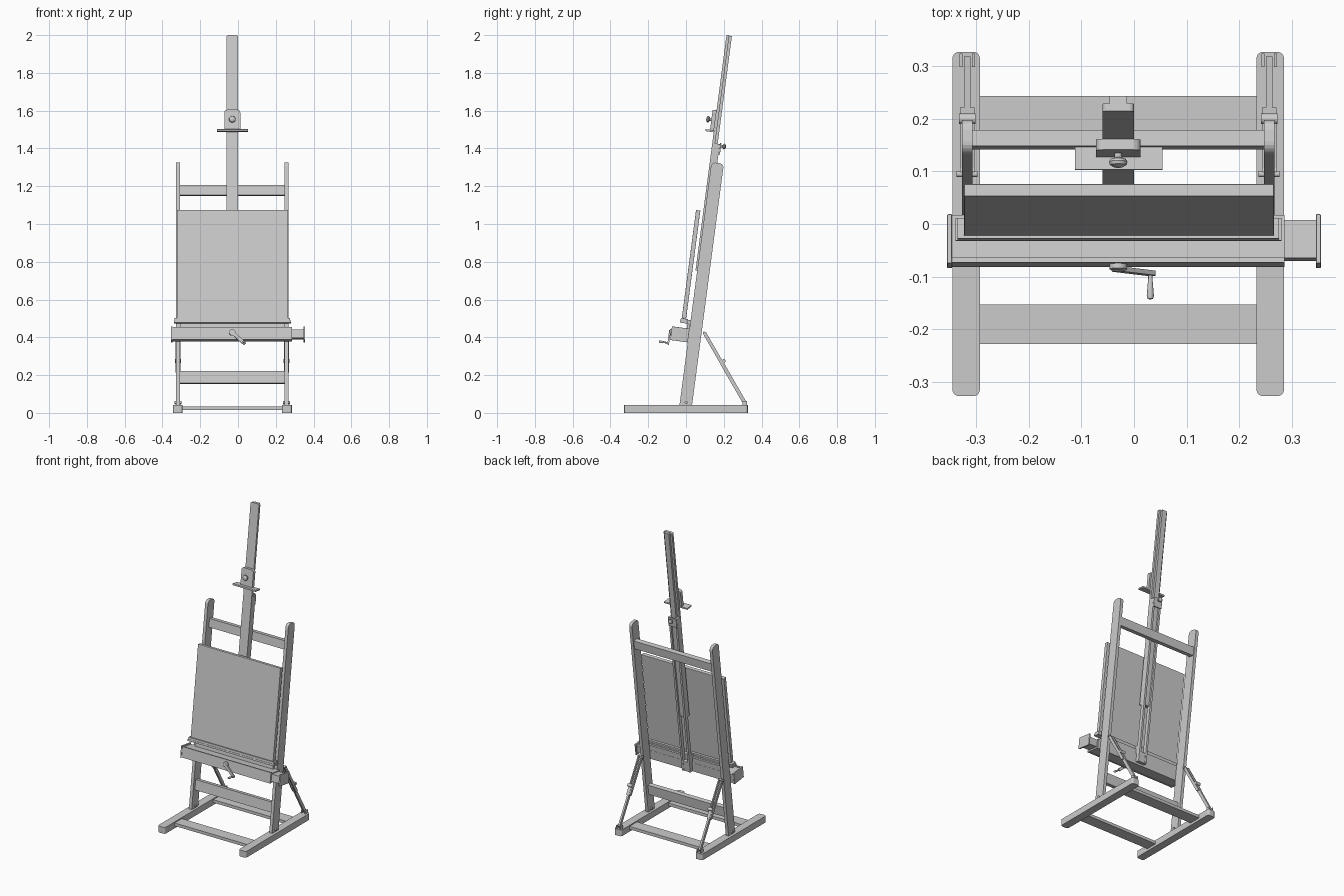
import bpy, bmesh, math
from mathutils import Matrix, Vector

if "Cube" in bpy.data.objects:
    bpy.data.objects.remove(bpy.data.objects["Cube"])

mat = bpy.data.materials.new("plain_grey")
mat.diffuse_color = (0.6, 0.6, 0.6, 1)
mat.use_nodes = True
mat.node_tree.nodes["Principled BSDF"].inputs["Base Color"].default_value = mat.diffuse_color

CX = -0.03                                   # centre line of the frame
TILT = Matrix.Translation((0, 0, 0.05)) @ Matrix.Rotation(-math.radians(7.5), 4, 'X')
FLAT = Matrix.Identity(4)


def finish(name, bm, M, smooth=False):
    bm.transform(M)
    bmesh.ops.recalc_face_normals(bm, faces=bm.faces)
    me = bpy.data.meshes.new(name)
    bm.to_mesh(me)
    bm.free()
    me.materials.append(mat)
    ob = bpy.data.objects.new(name, me)
    bpy.context.collection.objects.link(ob)
    if smooth:
        bpy.context.view_layer.objects.active = ob
        ob.select_set(True)
        bpy.ops.object.shade_smooth_by_angle(angle=math.radians(35))
        ob.select_set(False)
    return ob


def box(name, x, y, z, M=TILT, bevel=0.0):
    """Box from three (min, max) ranges."""
    bm = bmesh.new()
    bmesh.ops.create_cube(bm, size=1)
    for v in bm.verts:
        v.co = Vector([r[0] + (c + 0.5) * (r[1] - r[0]) for c, r in zip(v.co, (x, y, z))])
    if bevel:
        bmesh.ops.bevel(bm, geom=bm.edges[:], offset=bevel, segments=2, profile=0.5, affect='EDGES')
    return finish(name, bm, M)


def rounded(w0, w1, h0, h1, r_top, r_bottom=0.0, n=5):
    """Outline of a rectangle with rounded corners."""
    pts = []
    for cx, cy, a, r in ((w1, h1, 0, r_top), (w0, h1, 90, r_top), (w0, h0, 180, r_bottom), (w1, h0, 270, r_bottom)):
        sx, sy = (1 if cx == w1 else -1), (1 if cy == h1 else -1)
        for i in range(n + 1 if r else 1):
            t = math.radians(a + 90 * i / n)
            pts.append((cx - sx * r + r * math.cos(t), cy - sy * r + r * math.sin(t)))
    return pts


def prism(name, pts, lo, hi, axis, M=TILT):
    """Extrude an outline along one axis."""
    put = {'x': lambda a, b, d: (d, a, b), 'y': lambda a, b, d: (a, d, b), 'z': lambda a, b, d: (a, b, d)}[axis]
    bm = bmesh.new()
    f = bm.faces.new([bm.verts.new(put(a, b, lo)) for a, b in pts])
    ext = bmesh.ops.extrude_face_region(bm, geom=[f])
    d = Vector(put(0, 0, hi - lo))
    bmesh.ops.translate(bm, verts=[g for g in ext['geom'] if isinstance(g, bmesh.types.BMVert)], vec=d)
    return finish(name, bm, M)


def turned(name, profile, pos, direction, M=TILT, n=20):
    """Lathe a (distance, radius) profile around a direction."""
    bm = bmesh.new()
    rings = [[bm.verts.new((r * math.cos(2 * math.pi * i / n), r * math.sin(2 * math.pi * i / n), d))
              for i in range(n)] for d, r in profile]
    for a, b in zip(rings, rings[1:]):
        for i in range(n):
            bm.faces.new((a[i], a[(i + 1) % n], b[(i + 1) % n], b[i]))
    bm.faces.new(rings[0])
    bm.faces.new(rings[-1])
    q = Vector(direction).to_track_quat('Z', 'Y').to_matrix().to_4x4()
    return finish(name, bm, M @ Matrix.Translation(pos) @ q, True)


def bar(name, p, q, x, width, lo=0.0, hi=1.0):
    """Flat strip between two (y, z) points, over a range of its length."""
    d = Vector((0, q[0] - p[0], q[1] - p[1]))
    L = d.length
    M = Matrix.Translation((0, p[0], p[1])) @ Matrix.Rotation(-math.atan2(d.y, d.z), 4, 'X')
    return prism(name, rounded(-width / 2, width / 2, lo * L, hi * L, width * .45, width * .45), x[0], x[1], 'x', M)


KNOB = [(0, .007), (.012, .007), (.015, .014), (.021, .0175), (.028, .016), (.033, .009), (.035, .003)]

# base, uprights and rear struts, once per side
for side, s in (("left", -1), ("right", 1)):
    fx = CX + s * 0.289
    prism(side + "_foot", rounded(fx - .026, fx + .026, -.327, .327, .012, .012), 0, .041, 'z', FLAT)
    ux = CX + s * 0.287
    prism(side + "_upright", rounded(-.033, .033, -.012, 1.284, .022), ux - .01, ux + .01, 'x')
    turned(side + "_foot_bolt", [(-.018, .008), (.018, .008)], (ux, 0, .005), (1, 0, 0), n=12)
    top, bottom = (.095, .428), (.313, .05)
    bar(side + "_lower_strut", top, bottom, (ux - .006, ux + .006), .02, .42, 1)
    for k in (-1, 1):
        c = ux + k * .010
        bar(side + "_upper_strut", top, bottom, (c - .0035, c + .0035), .018, 0, .56)
        box(side + "_bracket", (ux + k * .012 - .003, ux + k * .012 + .003), (.298, .324), (.04, .062), FLAT)
    turned(side + "_strut_bolt", [(-.02, .006), (.02, .006)], (ux, .095, .425), (1, 0, 0), FLAT, 12)
    turned(side + "_strut_knob", [(-.016, .01), (.016, .01)], (ux, .2, .275), (1, 0, 0), FLAT, 14)

# cross members
for name, y in (("front", (-.228, -.153)), ("back", (.166, .243))):
    box(name + "_base_crossbar", (-.294, .234), y, (.015, .034), FLAT)
inner = (CX - .278, CX + .278)
box("lower_crossbar", inner, (-.015, .013), (.106, .17))
box("upper_crossbar", inner, (-.004, .027), (1.112, 1.166))

# fixed lower mast: two rails, with a clamp at the top
for s in (-1, 1):
    c = CX + s * .0235
    box("mast_rail", (c - .0065, c + .0065), (-.027, -.002), (.335, 1.385))
box("mast_foot_block", (CX - .017, CX + .017), (-.027, -.004), (.335, .40))
box("mast_clamp", (CX - .03, CX + .03), (-.002, .006), (1.33, 1.39), bevel=.002)
turned("clamp_knob", [(d * .8, r * .85) for d, r in KNOB], (CX, .005, 1.375), (0, 1, 0))

# sliding upper mast: front plate and rear rib
prism("upper_mast", rounded(CX - .03, CX + .03, .705, 1.962, .009), -.042, -.027, 'y')
box("upper_mast_rib", (CX - .017, CX + .017), (-.027, -.013), (.705, 1.96))

# top canvas holder
prism("holder_block", rounded(CX - .042, CX + .042, 1.448, 1.56, .014), -.063, -.042, 'y')
box("holder_plate", (CX - .082, CX + .084), (-.087, -.043), (1.443, 1.453), bevel=.001)
turned("holder_knob", [(d * .85, r) for d, r in KNOB], (CX, -.061, 1.507), (0, -1, 0))

# canvas and its ledge
box("canvas", (-.323, .266), (-.081, -.058), (.445, 1.022), bevel=.0015)
box("canvas_ledge", (-.339, .28), (-.088, -.045), (.42, .431))
box("canvas_ledge_top", (-.335, .276), (-.086, -.047), (.431, .444))
box("ledge_bracket", (CX - .03, CX + .03), (-.047, -.026), (.39, .44))

# paint tray, with the drawer pulled out to the right
box("tray_body", (-.346, .286), (-.115, -.033), (.326, .385))
box("tray_front", (-.346, .286), (-.125, -.115), (.324, .391))
box("tray_back_board", inner, (-.048, -.034), (.33, .42))
box("tray_end", (-.355, -.346), (-.127, -.033), (.322, .395), bevel=.0015)
box("drawer", (.27, .347), (-.115, -.042), (.335, .38))
box("drawer_end", (.346, .355), (-.127, -.033), (.322, .395), bevel=.0015)

# crank
turned("crank_hub", [(0, .017), (.01, .017), (.013, .012)], (CX, -.124, .362), (0, -1, 0))
arm = Vector((.061, 0, -.056))
spin = Matrix.Translation((CX, -.131, .362)) @ Matrix.Rotation(math.atan2(arm.x, arm.z), 4, 'Y')
prism("crank_arm", rounded(-.009, .009, -.012, arm.length + .01, .008, .008), -.008, .001, 'y', TILT @ spin)
turned("crank_handle", [(0, .004), (.008, .004), (.012, .0045), (.04, .0068), (.046, .005)],
       (CX + arm.x, -.138, .362 + arm.z), (0, -1, 0), n=14)
